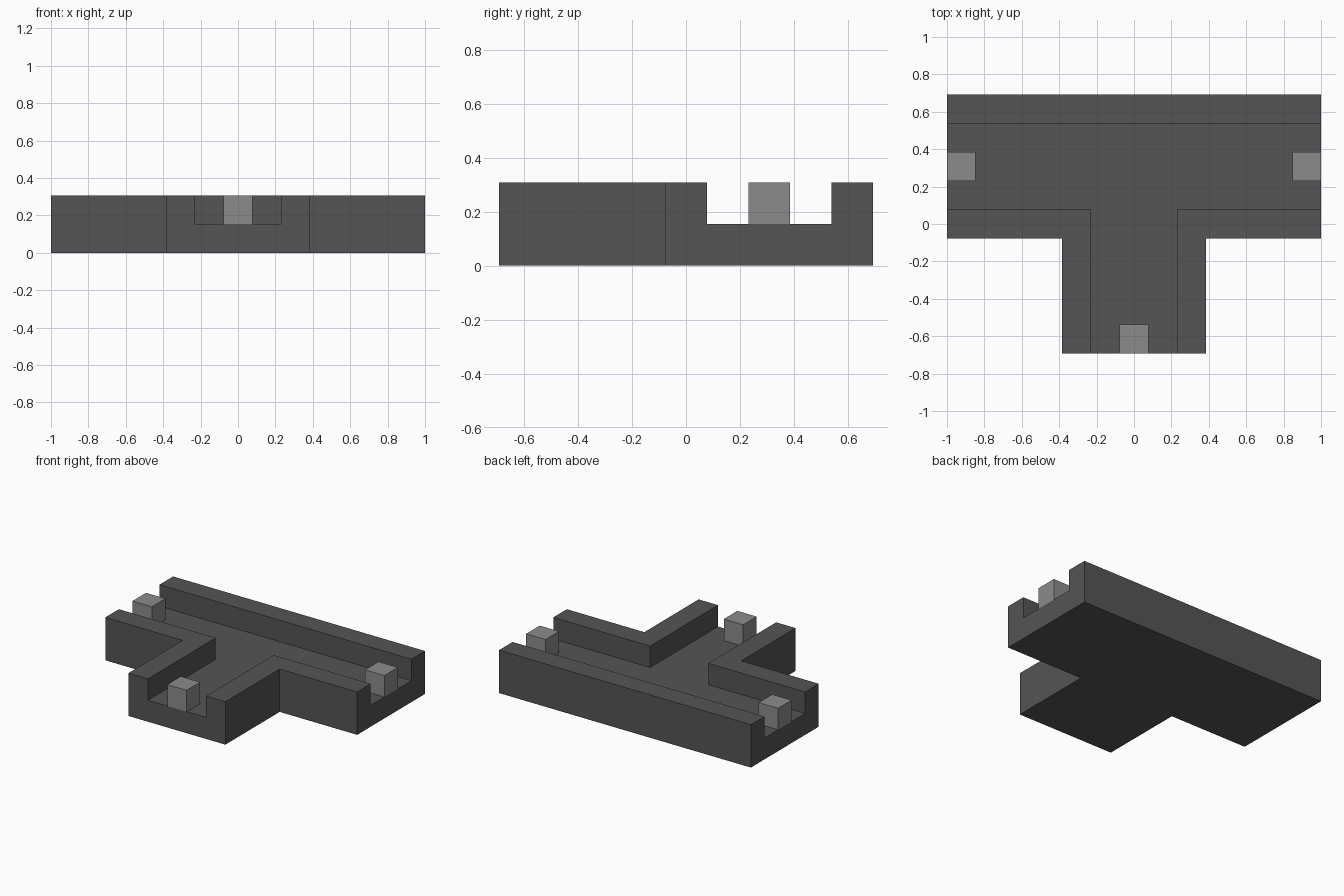
import bpy
import bmesh

if "Cube" in bpy.data.objects:
    bpy.data.objects.remove(bpy.data.objects["Cube"], do_unlink=True)

U = 1 / 13  # grid unit: the piece is 26 units long


def material(name, grey):
    m = bpy.data.materials.new(name)
    m.use_nodes = True
    colour = (grey, grey, grey, 1)
    m.diffuse_color = colour
    m.node_tree.nodes["Principled BSDF"].inputs["Base Color"].default_value = colour
    return m


def prism(name, outline, bottom, top, mat):
    """Extrude a plan outline, given in grid units, between two heights."""
    bm = bmesh.new()
    face = bm.faces.new([bm.verts.new((x * U, y * U, bottom * U)) for x, y in outline])
    grown = bmesh.ops.extrude_face_region(bm, geom=[face])["geom"]
    bmesh.ops.translate(bm, vec=(0, 0, (top - bottom) * U),
                        verts=[v for v in grown if isinstance(v, bmesh.types.BMVert)])
    bmesh.ops.recalc_face_normals(bm, faces=bm.faces)
    mesh = bpy.data.meshes.new(name)
    bm.to_mesh(mesh)
    bm.free()
    mesh.materials.append(mat)
    obj = bpy.data.objects.new(name, mesh)
    bpy.context.collection.objects.link(obj)
    return obj


def tee(half_len, back, inner, half_stem, front):
    """Symmetric T outline: long bar at the back, stem towards the front."""
    right = [(half_stem, front), (half_stem, inner), (half_len, inner), (half_len, back)]
    return right + [(-x, y) for x, y in reversed(right)]


dark = material("dark grey", 0.09)
light = material("light grey", 0.26)

# Walled T-shaped block with a channel cut through all three arms
body = prism("junction_body", tee(13, 9, -1, 5, -9), 0, 4, dark)
cutter = prism("channel_cutter", tee(14, 7, 1, 3, -10), 2, 5, dark)
cutter.hide_render = True
cut = body.modifiers.new("channel", "BOOLEAN")
cut.operation = "DIFFERENCE"
cut.solver = "EXACT"
cut.object = cutter

# Bake the cut and discard the cutter
bpy.context.view_layer.update()
evaluated = body.evaluated_get(bpy.context.evaluated_depsgraph_get())
baked = bpy.data.meshes.new_from_object(evaluated)
body.modifiers.clear()
body.data = baked
bpy.data.objects.remove(cutter, do_unlink=True)

# A small block at the open end of each arm
for name, x, y in (("left_peg", 12, 4), ("right_peg", -12, 4), ("front_peg", 0, -8)):
    square = [(x - 1, y - 1), (x + 1, y - 1), (x + 1, y + 1), (x - 1, y + 1)]
    prism(name, square, 2, 4, light)
